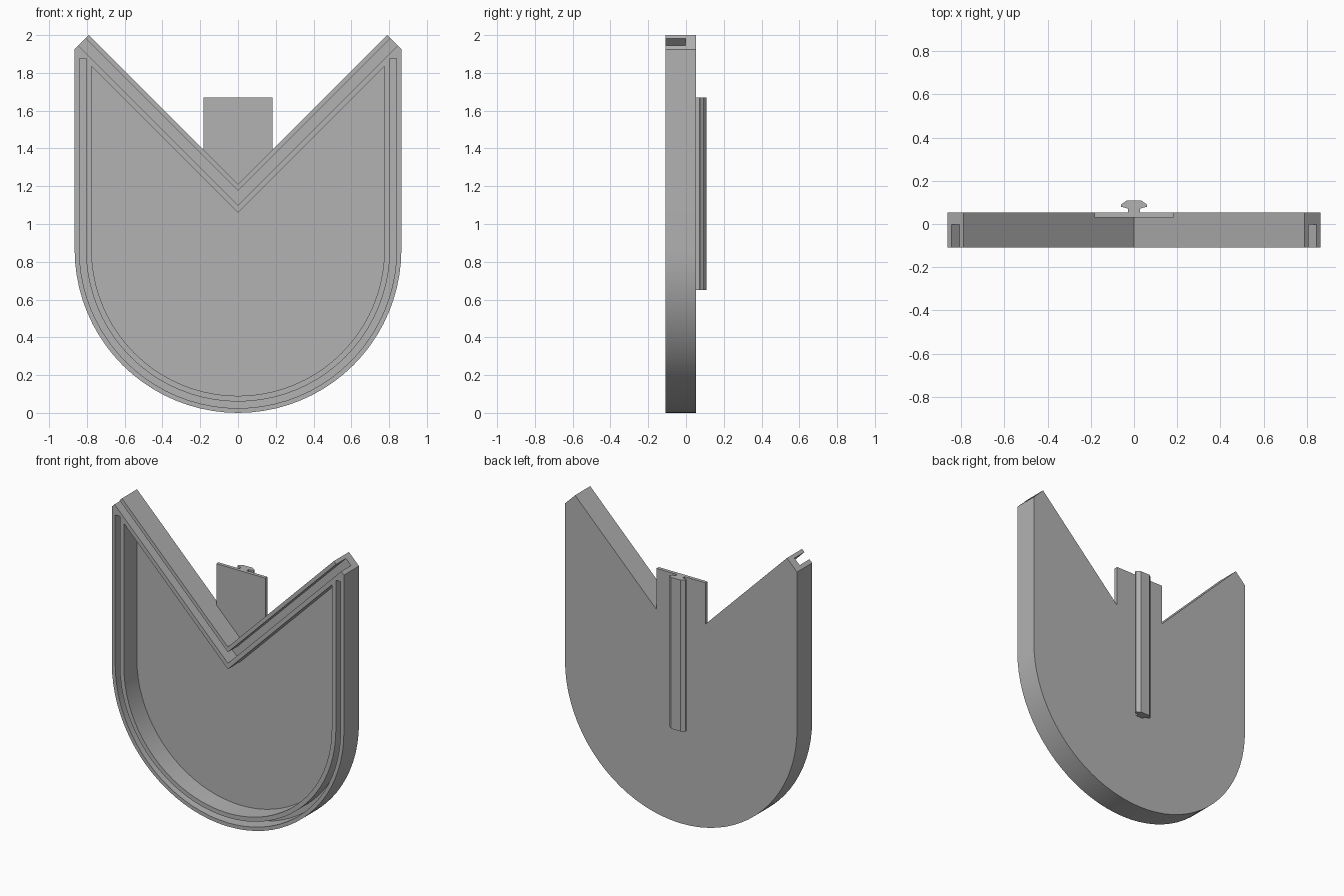
import bpy, bmesh, math

default = bpy.data.objects.get("Cube")
if default:
    bpy.data.objects.remove(default, do_unlink=True)

grey = bpy.data.materials.new("plain grey")
grey.use_nodes = True
colour = (0.45, 0.45, 0.45, 1)
grey.diffuse_color = colour
grey.node_tree.nodes["Principled BSDF"].inputs["Base Color"].default_value = colour

FRONT, BACK, FLOOR, GROOVE = -0.108, 0.053, 0.03, -0.003
R = 0.865       # outer half width, also the height of the arc centre
SEGMENTS = 40


def prism(name, points, vector, place):
    """Extrude a flat outline along a vector; place maps 2D points to 3D."""
    bm = bmesh.new()
    face = bm.faces.new([bm.verts.new(place(a, b)) for a, b in points])
    side = bmesh.ops.extrude_face_region(bm, geom=[face])
    moved = [v for v in side["geom"] if isinstance(v, bmesh.types.BMVert)]
    bmesh.ops.translate(bm, verts=moved, vec=vector)
    bmesh.ops.recalc_face_normals(bm, faces=bm.faces)
    mesh = bpy.data.meshes.new(name)
    bm.to_mesh(mesh)
    bm.free()
    mesh.materials.append(grey)
    obj = bpy.data.objects.new(name, mesh)
    bpy.context.collection.objects.link(obj)
    return obj


def slab(name, points, y0, y1):
    return prism(name, points, (0, y1 - y0, 0), lambda x, z: (x, y0, z))


def arc(radius):
    """Lower half circle from the left side round to the right side."""
    steps = [math.pi * i / SEGMENTS for i in range(SEGMENTS + 1)]
    return [(radius * math.cos(t), R - radius * math.sin(t)) for t in steps]


def mirrored(half):
    """Complete a +x half outline that runs from the axis outwards."""
    return half + [(-x, z) for x, z in reversed(half) if x > 0]


def smooth(obj):
    bpy.ops.object.select_all(action="DESELECT")
    obj.select_set(True)
    bpy.context.view_layer.objects.active = obj
    bpy.ops.object.shade_smooth_by_angle(angle=math.radians(30))


# Shield-shaped body with a V notch and clipped top corners
body = slab("shield_body",
            arc(R) + [(-R, 1.925), (-0.79, 2), (0, 1.21), (0.79, 2), (R, 1.925)],
            FRONT, BACK)

# Recess, rim groove and open-ended V groove, all cut from the front
start = FRONT - 0.1
inner = 0.775
reach = 0.95
cutters = [
    slab("pocket_cutter",
         arc(inner) + [(-inner, 1.06 + inner), (0, 1.06), (inner, 1.06 + inner)],
         start, FLOOR),
    slab("rim_groove_cutter",
         [(0.84, 1.875)] + arc(0.84) + [(-0.84, 1.875), (-0.805, 1.875)]
         + arc(0.805)[::-1] + [(0.805, 1.875)],
         start, GROOVE),
    slab("v_groove_cutter",
         [(0, 1.1), (reach, 1.1 + reach), (reach, 1.175 + reach), (0, 1.175),
          (-reach, 1.175 + reach), (-reach, 1.1 + reach)],
         start, GROOVE),
]
for cutter in cutters:
    cutter.hide_render = True
    cut = body.modifiers.new(cutter.name, "BOOLEAN")
    cut.operation = "DIFFERENCE"
    cut.solver = "EXACT"
    cut.object = cutter
bpy.context.view_layer.update()
result = bpy.data.meshes.new_from_object(
    body.evaluated_get(bpy.context.evaluated_depsgraph_get()))
body.modifiers.clear()
body.data = result
for cutter in cutters:
    bpy.data.objects.remove(cutter, do_unlink=True)
smooth(body)

# Thin tab standing in the notch, flush with the back
slab("back_tab", mirrored([(0, 1.21), (0.183, 1.393), (0.183, 1.67)]), FLOOR, BACK)

# Mushroom-section rail running down the back
rail = prism("back_rail",
             mirrored([(0.027, BACK), (0.027, 0.071), (0.06, 0.08),
                       (0.06, 0.09), (0.035, 0.108)]),
             (0, 0, 1.02), lambda x, y: (x, y, 0.65))
